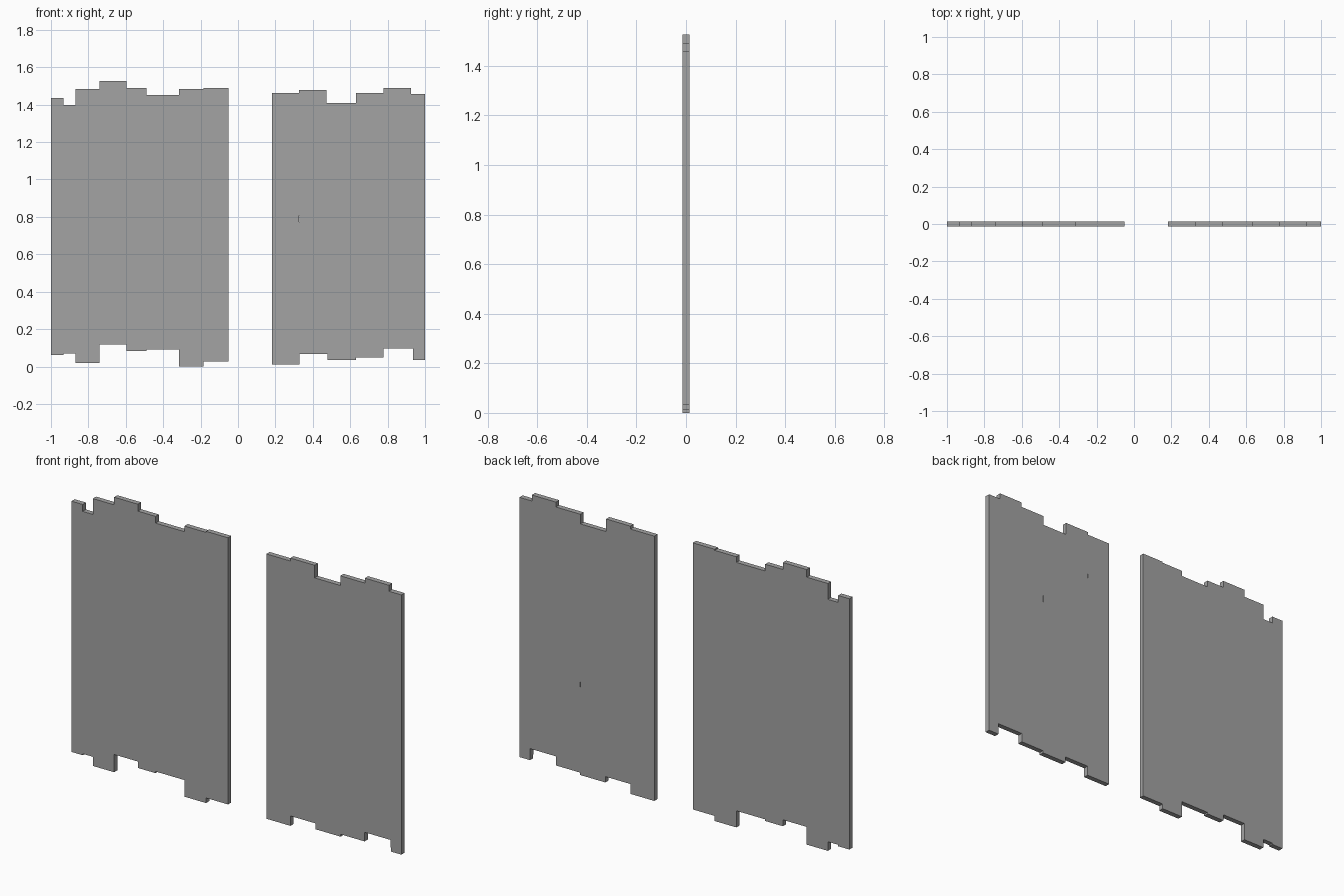
import bpy

if "Cube" in bpy.data.objects:
    bpy.data.objects.remove(bpy.data.objects["Cube"])

HALF = 0.014  # half the plank thickness

# Dark grey board surface
grey = bpy.data.materials.new("dark_grey")
grey.diffuse_color = (0.37, 0.37, 0.37, 1.0)
grey.use_nodes = True
grey.node_tree.nodes["Principled BSDF"].inputs["Base Color"].default_value = grey.diffuse_color


def plank(name, x0b, x1b, x0t, x1t, bottom, top):
    """One board; its side edges may lean slightly."""
    profile = [(x0b, bottom), (x1b, bottom), (x1t, top), (x0t, top)]
    verts = [(x, y, z) for y in (-HALF, HALF) for x, z in profile]
    faces = [(0, 1, 2, 3), (7, 6, 5, 4)]
    faces += [(i, i + 4, (i + 1) % 4 + 4, (i + 1) % 4) for i in range(4)]
    mesh = bpy.data.meshes.new(name)
    mesh.from_pydata(verts, [], faces)
    mesh.update()
    mesh.materials.append(grey)
    bpy.context.collection.objects.link(bpy.data.objects.new(name, mesh))


def panel(name, low_edges, high_edges, spans, gap_after=None):
    """A row of boards side by side, each with its own bottom and top."""
    for i, (bottom, top) in enumerate(spans):
        gap = 0.0006 if i == gap_after else 0
        plank(f"{name}_plank_{i + 1}", low_edges[i], low_edges[i + 1] - gap,
              high_edges[i], high_edges[i + 1] - gap, bottom, top)


# Left panel: eight boards, with a hairline gap after the third
left = [-1.0, -0.932, -0.87, -0.741, -0.597, -0.49, -0.315, -0.184, -0.051]
panel("left_panel", left, left,
      [(0.062, 1.436), (0.07, 1.398), (0.02, 1.485), (0.117, 1.527),
       (0.082, 1.489), (0.091, 1.452), (0.0, 1.483), (0.028, 1.489)], gap_after=2)

# Right panel: six boards with slightly leaning joints
panel("right_panel", [0.182, 0.328, 0.479, 0.632, 0.777, 0.936, 1.0],
      [0.182, 0.327, 0.474, 0.63, 0.779, 0.925, 1.0],
      [(0.012, 1.463), (0.066, 1.479), (0.034, 1.41),
       (0.047, 1.463), (0.097, 1.49), (0.034, 1.457)])
